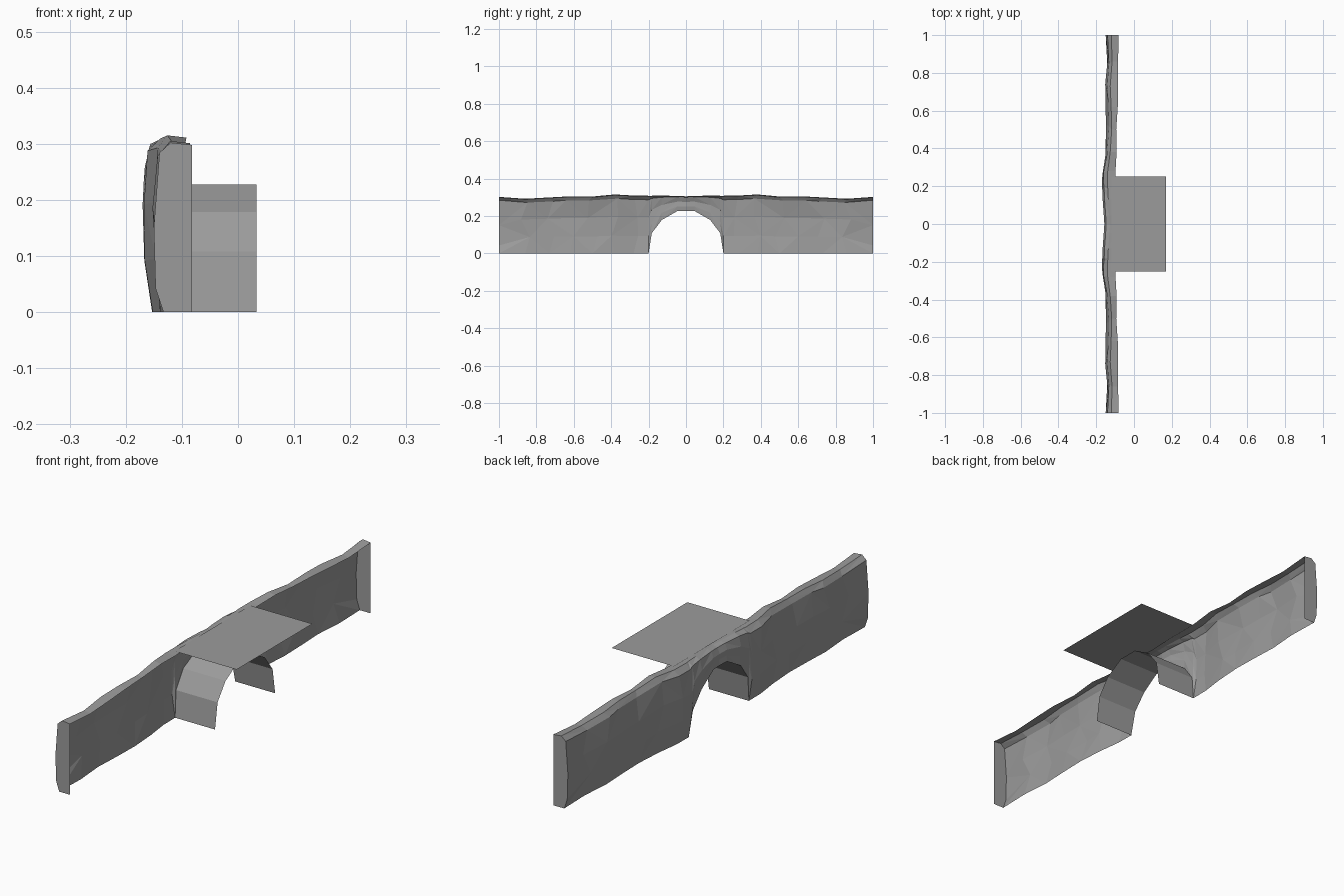
import bpy, bmesh, random

if "Cube" in bpy.data.objects:
    bpy.data.objects.remove(bpy.data.objects["Cube"])

random.seed(4)
FRONT_X = -0.082      # open front rim of the wall shell
TUNNEL_X = 0.033      # front end of the tunnel lining

stone = bpy.data.materials.new("dark_stone")
stone.diffuse_color = (0.33, 0.33, 0.33, 1)
stone.use_nodes = True
stone.node_tree.nodes["Principled BSDF"].inputs["Base Color"].default_value = stone.diffuse_color


def finish(name, bm, mirror=True):
    mesh = bpy.data.meshes.new(name)
    bm.to_mesh(mesh)
    bm.free()
    mesh.materials.append(stone)
    obj = bpy.data.objects.new(name, mesh)
    bpy.context.collection.objects.link(obj)
    if mirror:
        m = obj.modifiers.new("mirror", 'MIRROR')
        m.use_axis = (False, True, False)
        m.merge_threshold = 0.0005
    return obj


# Columns of the +y half: y, bottom z, rear bulge x, top z, top front x
columns = [
    (0.0, 0.227, -0.157, 0.305, -0.10),
    (0.045, 0.227, -0.160, 0.307, -0.10),
    (0.13, 0.178, -0.166, 0.309, -0.10),
    (0.183, 0.108, -0.168, 0.308, -0.10),
    (0.20, 0.0, -0.170, 0.308, -0.10),
    (0.28, 0.0, -0.169, 0.309, -0.098),
    (0.38, 0.0, -0.156, 0.315, -0.092),
    (0.50, 0.0, -0.148, 0.304, -0.094),
    (0.62, 0.0, -0.151, 0.305, -0.086),
    (0.73, 0.0, -0.156, 0.299, -0.084),
    (0.86, 0.0, -0.146, 0.292, -0.084),
    (1.0, 0.0, -0.150, 0.302, -0.082),
]


def bottom_x(zb, bulge):
    return bulge + 0.017 * max(0, 1 - zb / 0.2)


def profile(y, zb, bulge, top, rim):
    # rear face from bottom to top, then across the uneven top
    end, rough = y == 1.0, 0.2 < y < 1.0
    pts = [(bottom_x(zb, bulge), y, zb)]
    levels = (0.14, 0.5, 0.94) if end else (0.3, 0.62, 0.93)
    for t, dx in zip(levels, (0.003, 0.0, 0.010)):
        j = random.uniform(-0.003, 0.008) if rough else 0
        dy = random.uniform(-0.03, 0.03) if rough else 0
        x = max(bulge + dx + j, -0.17)
        pts.append((x, y + dy, zb + (top - zb) * t))
    pts.append((bulge + 0.03, y, top))
    pts.append((rim, y, top - 0.004))
    return pts


# Rough stone wall: open-backed shell with faceted rear and end caps
bm = bmesh.new()
rows = [[bm.verts.new(p) for p in profile(*c)] for c in columns]
for i, (a, b) in enumerate(zip(rows, rows[1:])):
    for k in range(len(a) - 1):
        q = (a[k], b[k], b[k + 1], a[k + 1])
        if (i + k) % 2 and i > 3:
            bm.faces.new((q[0], q[3], q[2]))
            bm.faces.new((q[0], q[2], q[1]))
        else:
            bm.faces.new((q[0], q[3], q[1]))
            bm.faces.new((q[3], q[2], q[1]))
corner = bm.verts.new((FRONT_X, 1.0, 0.0))
bm.faces.new(rows[-1] + [corner])
bmesh.ops.recalc_face_normals(bm, faces=bm.faces)
finish("wall_shell", bm)

# Arched tunnel lining running forward from the wall opening
bm = bmesh.new()
rings = []
for y, zb, bulge, top, rim in columns[:5]:
    xs = (bottom_x(zb, bulge), FRONT_X, -0.054, TUNNEL_X)
    rings.append([bm.verts.new((x, y, zb)) for x in xs])
for a, b in zip(rings, rings[1:]):
    for k in range(3):
        bm.faces.new((a[k], b[k], b[k + 1], a[k + 1]))
finish("tunnel_arch", bm)

# Flat deck above the tunnel
bm = bmesh.new()
bm.faces.new([bm.verts.new(p) for p in (
    (-0.12, -0.252, 0.309), (0.17, -0.252, 0.309),
    (0.17, 0.252, 0.309), (-0.12, 0.252, 0.309))])
finish("top_deck", bm, mirror=False)
